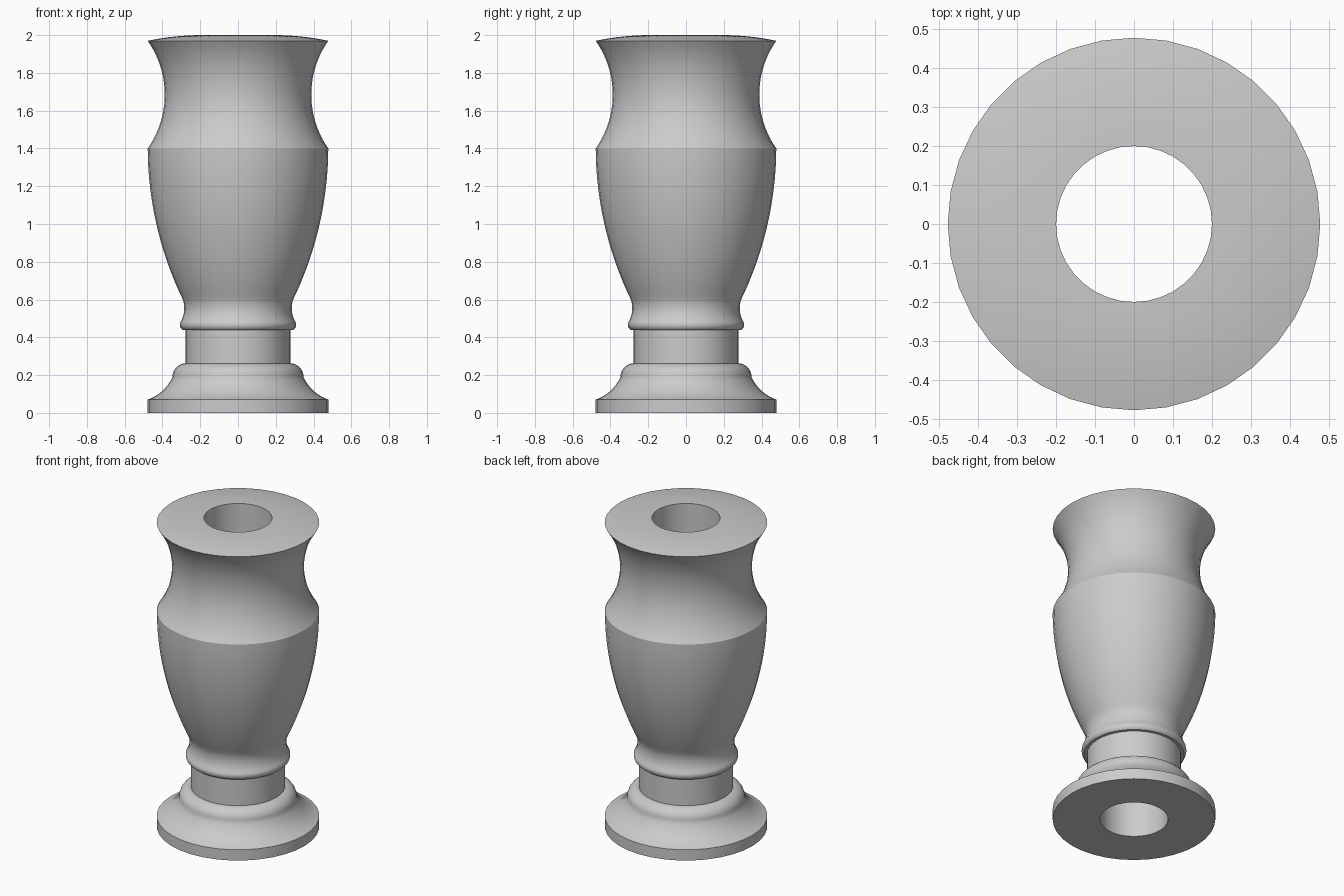
import bpy, bmesh, math
from mathutils import Vector

if "Cube" in bpy.data.objects:
    bpy.data.objects.remove(bpy.data.objects["Cube"])

SIDES = 36
BORE = 0.20


def arc(p, q, sag, n):
    """Circular arc from p to q; positive sag bulges outward on the way up."""
    p, q = Vector(p), Vector(q)
    d = q - p
    h = d.length / 2
    normal = Vector((d.y, -d.x)).normalized()
    radius = (h * h + sag * sag) / (2 * abs(sag))
    half = math.asin(min(1, h / radius))
    s = 1 if sag > 0 else -1
    centre = (p + q) / 2 + normal * (sag - s * radius)
    pts = []
    for i in range(n + 1):
        a = -half + 2 * half * i / n
        pts.append(centre + d.normalized() * radius * math.sin(a)
                   + normal * s * radius * math.cos(a))
    return [(v.x, v.y) for v in pts]


def lathe(name, profile):
    """Revolve a closed (radius, z) profile around the z axis."""
    clean = [profile[0]]
    for pt in profile[1:]:
        if math.dist(pt, clean[-1]) > 1e-4:
            clean.append(pt)
    bm = bmesh.new()
    rings = []
    for k in range(SIDES):
        a = math.tau * k / SIDES
        rings.append([bm.verts.new((r * math.cos(a), r * math.sin(a), z)) for r, z in clean])
    n = len(clean)
    for k in range(SIDES):
        a, b = rings[k], rings[(k + 1) % SIDES]
        for i in range(n):
            j = (i + 1) % n
            bm.faces.new((a[i], b[i], b[j], a[j]))
    bmesh.ops.recalc_face_normals(bm, faces=bm.faces)
    mesh = bpy.data.meshes.new(name)
    bm.to_mesh(mesh)
    bm.free()
    obj = bpy.data.objects.new(name, mesh)
    bpy.context.collection.objects.link(obj)
    bpy.ops.object.select_all(action='DESELECT')
    obj.select_set(True)
    bpy.context.view_layer.objects.active = obj
    bpy.ops.object.shade_smooth_by_angle(angle=math.radians(30))
    return obj


# Foot: flat plinth, concave sweep and rounded shoulder
profile = [(BORE, 0), (0.478, 0), (0.478, 0.07)]
profile += arc((0.478, 0.07), (0.347, 0.19), -0.018, 10)
profile += arc((0.347, 0.19), (0.285, 0.262), 0.018, 8)

# Straight neck
profile += [(0.277, 0.262), (0.277, 0.44)]

# Rounded collar and the hollow above it
profile += arc((0.295, 0.44), (0.302, 0.485), 0.009, 6)
profile += arc((0.302, 0.485), (0.292, 0.60), -0.012, 8)

# Swelling body and waisted rim section
profile += arc((0.292, 0.60), (0.478, 1.40), 0.046, 24)
profile += arc((0.478, 1.40), (0.478, 1.97), -0.09, 20)

# Slightly domed top down to the bore
profile += arc((0.478, 1.97), (BORE, 2.0), 0.007, 8)

lathe("turned_vase", profile)
